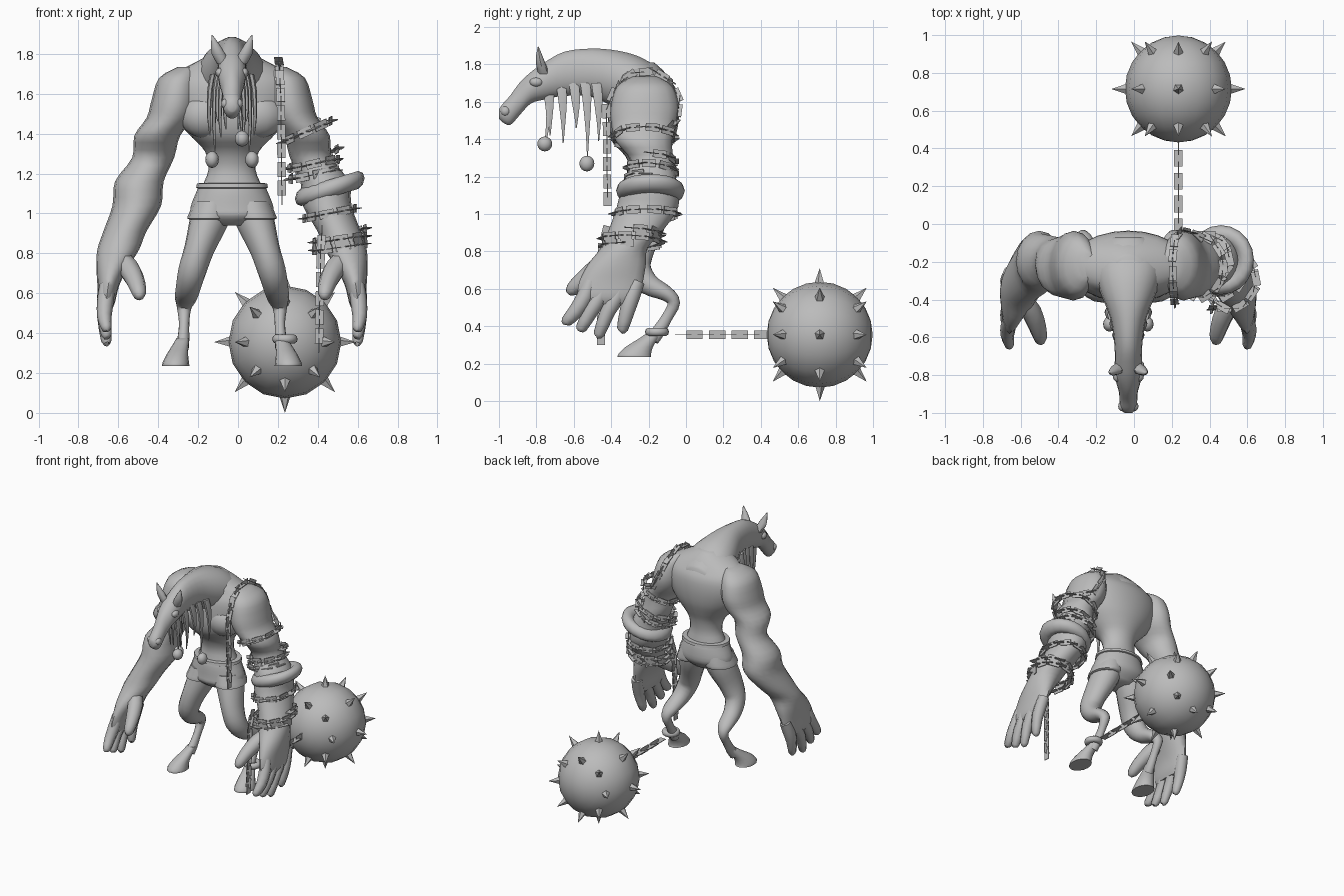
import bpy, bmesh, math
from mathutils import Vector, Matrix

if "Cube" in bpy.data.objects:
    bpy.data.objects.remove(bpy.data.objects["Cube"])

CX = -0.03  # symmetry plane of the body
grey = bpy.data.materials.new("stone_grey")
grey.diffuse_color = (0.5, 0.5, 0.5, 1)
grey.use_nodes = True
grey.node_tree.nodes["Principled BSDF"].inputs["Base Color"].default_value = grey.diffuse_color


def finish(name, bm, angle=50):
    bmesh.ops.recalc_face_normals(bm, faces=bm.faces)
    me = bpy.data.meshes.new(name)
    bm.to_mesh(me)
    bm.free()
    me.materials.append(grey)
    ob = bpy.data.objects.new(name, me)
    bpy.context.collection.objects.link(ob)
    bpy.ops.object.select_all(action='DESELECT')
    ob.select_set(True)
    bpy.context.view_layer.objects.active = ob
    if angle:
        bpy.ops.object.shade_smooth_by_angle(angle=math.radians(angle))
    return ob


def smooth(rows, n=3):
    """Spline through rows of numbers."""
    out = []
    for i in range(len(rows) - 1):
        a, b = rows[max(i - 1, 0)], rows[i]
        c, d = rows[i + 1], rows[min(i + 2, len(rows) - 1)]
        for k in range(n):
            t = k / n
            out.append([0.5 * (2 * q + (r - p) * t + (2 * p - 5 * q + 4 * r - s) * t * t
                        + (3 * q - p - 3 * r + s) * t ** 3) for p, q, r, s in zip(a, b, c, d)])
    return out + [list(rows[-1])]


def loft(name, rows, axis, mirror=False, sides=16, n=3, angle=50):
    """Rows of x, y, z, ru, rv; rings lie across Z, across Y, or across the path."""
    rows = smooth(rows, n)
    pts = [Vector(r[:3]) for r in rows]
    bm = bmesh.new()
    rings = []
    for i, r in enumerate(rows):
        u, v = Vector((1, 0, 0)), Vector((0, 1, 0))
        if axis == 'Y':
            v = Vector((0, 0, 1))
        elif axis == 'PATH':
            t = (pts[min(i + 1, len(pts) - 1)] - pts[max(i - 1, 0)]).normalized()
            u = (u - t * u.dot(t)).normalized()
            v = t.cross(u)
        ring = []
        for k in range(sides):
            a = 2 * math.pi * k / sides
            p = pts[i] + u * max(r[3], .002) * math.cos(a) + v * max(r[4], .002) * math.sin(a)
            if mirror:
                p.x = 2 * CX - p.x
            ring.append(bm.verts.new(p))
        rings.append(ring)
    for a, b in zip(rings, rings[1:]):
        for k in range(sides):
            j = (k + 1) % sides
            bm.faces.new((a[k], a[j], b[j], b[k]))
    bm.faces.new(rings[0])
    bm.faces.new(rings[-1])
    return finish(name, bm, angle)


def ball(name, c, r, scale=(1, 1, 1), seg=12):
    bm = bmesh.new()
    bmesh.ops.create_uvsphere(bm, u_segments=seg, v_segments=seg // 2 + 2, radius=r,
                              matrix=Matrix.Translation(c) @ Matrix.Diagonal((*scale, 1)))
    return finish(name, bm)


def chain(name, path, step=.047, size=.075, width=.042, off=0):
    """Flat links along a path, each turned a quarter from the last."""
    path = [Vector(p) for p in path]
    bm = bmesh.new()
    count, left = 0, off
    for a, b in zip(path, path[1:]):
        d = b - a
        t = d.normalized()
        ref = Vector((0, 0, 1)) if abs(t.z) < .8 else Vector((1, 0, 0))
        u = (ref - t * ref.dot(t)).normalized()
        v = t.cross(u)
        while left < d.length:
            w = (u, v) if count % 2 else (v, u)
            m = Matrix((t * size, w[0] * width, w[1] * .005)).transposed().to_4x4()
            bmesh.ops.create_cube(bm, size=1, matrix=Matrix.Translation(a + t * left) @ m)
            left += step
            count += 1
        left -= d.length
    return finish(name, bm, 0)


def ring_path(x, y, z, rx, ry, slope, n=14, turns=1, drop=0):
    out = []
    for i in range(int(n * turns) + 1):
        a = 2 * math.pi * i / n
        out.append((x + rx * math.cos(a), y + ry * math.sin(a),
                    z + slope * rx * math.cos(a) - drop * i / n))
    return out


# torso, neck with head, shorts
loft("torso", [(CX, -.20, 1.06, .15, .11), (CX, -.20, 1.13, .15, .11), (CX, -.20, 1.22, .118, .095),
               (CX, -.21, 1.31, .135, .115), (CX, -.23, 1.38, .20, .16), (CX, -.23, 1.46, .27, .185),
               (CX, -.225, 1.56, .315, .19), (CX, -.225, 1.65, .315, .18), (CX, -.23, 1.71, .27, .15),
               (CX, -.25, 1.765, .17, .13), (CX, -.27, 1.81, .08, .1)], 'Z', sides=24)
loft("neck_and_head", [(CX, -.07, 1.64, .10, .08), (CX, -.13, 1.64, .17, .13), (CX, -.24, 1.67, .185, .17),
                       (CX, -.36, 1.715, .15, .16), (CX, -.50, 1.755, .095, .132),
                       (CX, -.65, 1.75, .073, .12), (CX, -.76, 1.71, .072, .10),
                       (CX, -.83, 1.675, .066, .085), (CX, -.89, 1.615, .05, .088),
                       (CX, -.94, 1.555, .047, .08), (CX, -.98, 1.54, .042, .05),
                       (CX, -1.0, 1.535, .02, .025)], 'Y', sides=18)
loft("shorts", [(CX, -.20, 1.145, .165, .125), (CX, -.20, 1.11, .178, .135), (CX, -.20, 1.03, .208, .14),
                (CX, -.21, .985, .19, .13), (CX, -.21, .94, .10, .08)], 'Z', sides=20)
loft("waistband", [(CX, -.20, 1.125, .17, .13), (CX, -.20, 1.13, .18, .14),
                   (CX, -.20, 1.15, .176, .136), (CX, -.20, 1.152, .16, .12)], 'Z', sides=20, n=1)

for side, m in (("left", False), ("right", True)):
    def mx(x):
        return 2 * CX - x if m else x
    # arm and palm
    loft(side + "_arm", [(-.25, -.22, 1.735, .05, .07), (-.295, -.22, 1.68, .10, .15),
                         (-.315, -.22, 1.57, .118, .183), (-.34, -.225, 1.48, .118, .175),
                         (-.405, -.225, 1.39, .115, .15), (-.425, -.18, 1.28, .105, .115),
                         (-.495, -.195, 1.16, .122, .145), (-.507, -.205, 1.04, .122, .165),
                         (-.567, -.27, .91, .108, .145), (-.60, -.33, .82, .105, .125),
                         (-.63, -.37, .73, .08, .155), (-.65, -.40, .64, .055, .17),
                         (-.66, -.415, .56, .045, .165), (-.66, -.42, .52, .03, .14)], 'Z', m)
    # fingers and thumb
    for i, (y0, y1, z1) in enumerate(((-.54, -.64, .425), (-.46, -.56, .39),
                                      (-.37, -.465, .36), (-.29, -.34, .385))):
        loft(f"{side}_finger_{i + 1}", [(-.655, y0 + .03, .64, .04, .04), (-.665, y0, .56, .042, .044),
                                        (-.67, (y0 + y1) / 2, .48, .036, .04), (-.66, y1, z1, .026, .03),
                                        (-.657, y1 - .008, z1 - .015, .01, .012)], 'PATH', m, 8, 2)
    loft(side + "_thumb", [(-.60, -.38, .78, .05, .05), (-.545, -.46, .72, .055, .055),
                           (-.51, -.55, .65, .046, .046), (-.495, -.61, .595, .034, .036),
                           (-.49, -.63, .575, .012, .014)], 'PATH', m, 8, 2)
    # leg with backward hock
    loft(side + "_leg", [(-.12, -.20, 1.04, .10, .11), (-.15, -.22, .95, .095, .11),
                         (-.195, -.26, .82, .075, .095), (-.23, -.265, .71, .07, .08),
                         (-.25, -.20, .625, .062, .06), (-.262, -.105, .575, .055, .042),
                         (-.27, -.065, .525, .036, .034), (-.27, -.10, .45, .026, .03),
                         (-.274, -.15, .37, .03, .036), (-.28, -.18, .33, .034, .038)], 'PATH', m, 14)
    loft(side + "_shorts_hem", [(-.125, -.205, 1.06, .098, .12), (-.14, -.21, 1.0, .106, .132),
                                (-.147, -.215, .975, .108, .132), (-.147, -.215, .97, .09, .11)],
         'Z', m, 14, 2)
    # hoof
    loft(side + "_hoof", [(-.312, -.275, .235, .068, .092), (-.312, -.275, .25, .067, .09),
                          (-.305, -.25, .29, .055, .075), (-.29, -.20, .335, .042, .052),
                          (-.276, -.16, .375, .032, .036)], 'Z', m, 14, 2)
    # ear, brow, nostril
    loft(side + "_ear", [(-.075, -.76, 1.75, .03, .03), (-.098, -.775, 1.80, .034, .026),
                         (-.115, -.785, 1.85, .02, .016), (-.13, -.79, 1.895, .002, .002)],
         'Z', m, 8, 2)
    ball(side + "_brow", (mx(-.088), -.80, 1.705), .028, (.9, 1.3, .9))
    ball(side + "_nostril", (mx(-.062), -.965, 1.55), .022, (1, 1.2, 1.2))
    # mane strands
    for i, (y, z, x) in enumerate(((-.73, 1.42, -.06), (-.66, 1.38, -.085), (-.59, 1.46, -.10),
                                   (-.53, 1.31, -.115), (-.47, 1.39, -.14))):
        loft(f"{side}_mane_{i + 1}", [(x + .015, y - .01, 1.70, .015, .03), (x, y, 1.62, .014, .028),
                                      (x - .006, y + .004, (1.58 + z) / 2, .009, .012),
                                      (x, y + .003, z, .003, .003)], 'Z', m, 6, 2)
    ball(side + "_mane_bead", (mx(-.13), -.53, 1.27), .04, (.85, 1, 1.05))
    # chest muscle
    ball(side + "_chest", (mx(-.16), -.315, 1.49), .12, (1.1, .85, .95), 16)
ball("front_mane_bead", (.02, -.755, 1.375), .04, (.9, 1, 1))
loft("front_bead_cord", [(-.01, -.74, 1.63, .016, .022), (.01, -.735, 1.52, .01, .014),
                         (.02, -.75, 1.39, .005, .006)], 'Z', sides=6)

# thick band on the forearm and shackle on the ankle
def band(name, c, major, minor, scale, slope):
    bm = bmesh.new()
    n, k = 20, 10
    vs = []
    for i in range(n):
        a = 2 * math.pi * i / n
        for j in range(k):
            b = 2 * math.pi * j / k
            r = major + minor * math.cos(b)
            x = r * math.cos(a)
            vs.append(bm.verts.new((c[0] + x, c[1] + r * math.sin(a) * scale,
                                    c[2] + minor * 1.05 * math.sin(b) + slope * x)))
    for i in range(n):
        for j in range(k):
            p, q = (i + 1) % n, (j + 1) % k
            bm.faces.new((vs[i * k + j], vs[p * k + j], vs[p * k + q], vs[i * k + q]))
    return finish(name, bm)


band("forearm_band", (.46, -.19, 1.125), .13, .045, 1.05, .3)
band("ankle_shackle", (.235, -.155, .37), .042, .022, 1, 0)

# chain over the shoulder, wrapped down the arm to the wrist
chain("shoulder_chain", [(.22, -.42, 1.08), (.215, -.425, 1.56), (.21, -.37, 1.69), (.205, -.28, 1.755),
                         (.205, -.17, 1.765), (.215, -.08, 1.71), (.25, -.035, 1.61), (.31, -.05, 1.50),
                         (.40, -.09, 1.46)])
chain("upper_arm_chain", ring_path(.345, -.225, 1.41, .128, .165, .45))
chain("elbow_chain", ring_path(.38, -.185, 1.29, .125, .13, .3, turns=2, drop=.055))
chain("forearm_chain", ring_path(.46, -.215, 1.0, .135, .17, .2))
chain("wrist_chain", ring_path(.51, -.29, .90, .135, .16, .2, turns=2, drop=.04))
chain("hanging_chain", [(.42, -.43, .90), (.415, -.45, .82), (.405, -.455, .31)])

# chain from the ankle to the ball
chain("ball_chain", [(.235, -.075, .355), (.235, .44, .355)], .0605, .088, .046, .06)

# spiked ball
centre = Vector((.235, .715, .355))
bm = bmesh.new()
bmesh.ops.create_uvsphere(bm, u_segments=16, v_segments=12, radius=.283,
                          matrix=Matrix.Translation(centre) @ Matrix.Rotation(math.pi / 2, 4, 'X'))
finish("iron_ball", bm)
bm = bmesh.new()
for lat in (-45, 0, 45):
    for i in range(8):
        a, b = math.radians(45 * i), math.radians(lat)
        d = Vector((math.cos(a) * math.cos(b), math.sin(b), math.sin(a) * math.cos(b)))
        rot = d.to_track_quat('Z', 'Y').to_matrix().to_4x4()
        bmesh.ops.create_cone(bm, cap_ends=True, segments=5, radius1=.032, radius2=0, depth=.09,
                              matrix=Matrix.Translation(centre + d * .31) @ rot)
finish("ball_spikes", bm, 30)
